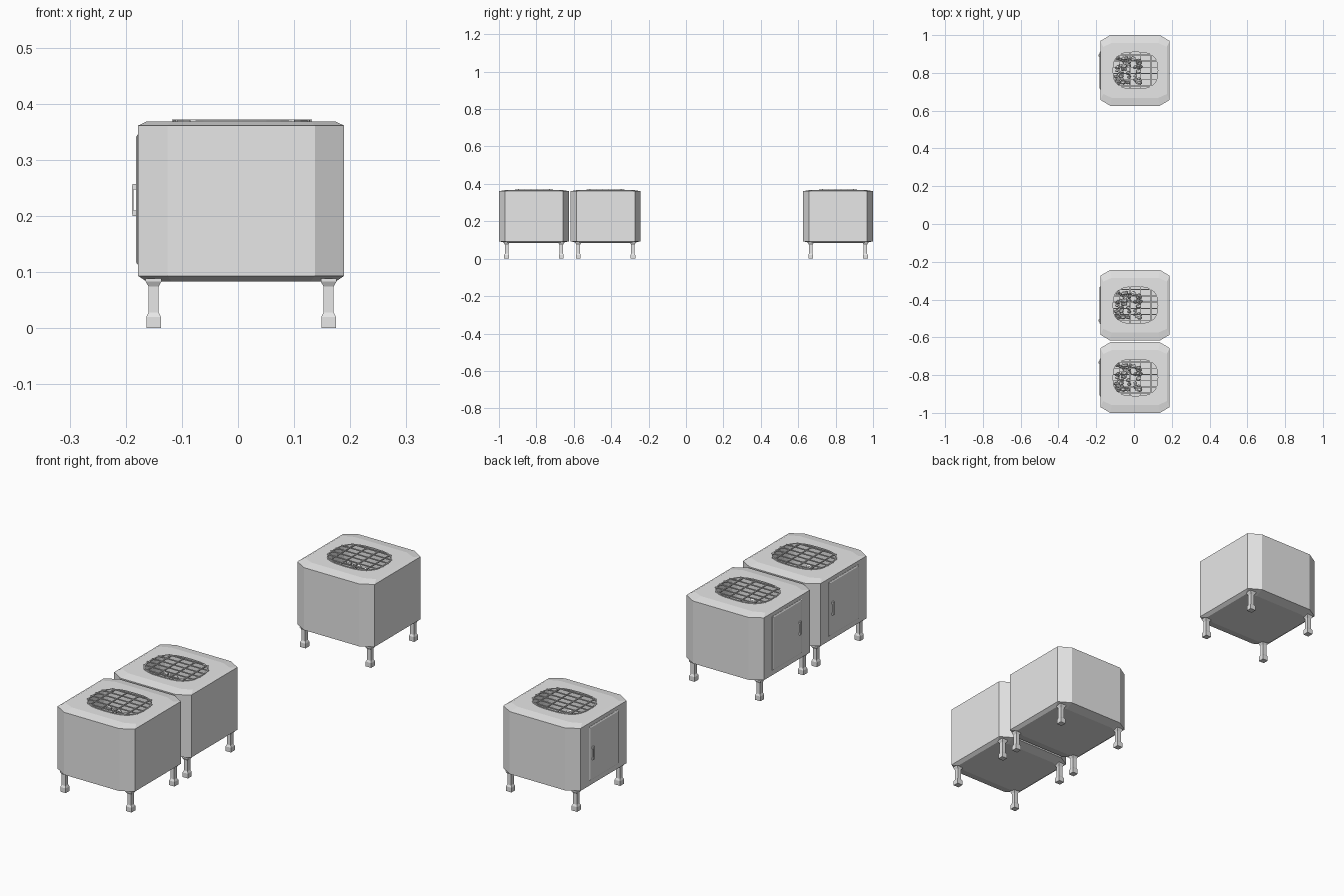
import bpy, bmesh, math, random
from mathutils import Matrix, Vector

cube = bpy.data.objects.get("Cube")
if cube:
    bpy.data.objects.remove(cube, do_unlink=True)

grey = bpy.data.materials.new("light_grey")
grey.use_nodes = True
grey.diffuse_color = (0.8, 0.8, 0.8, 1)
grey.node_tree.nodes["Principled BSDF"].inputs["Base Color"].default_value = (0.8, 0.8, 0.8, 1)

CX = 0.0055            # centre of the casing
HX, HY = 0.1835, 0.187  # half size of the casing
TOP = 0.368
GX, GRX, GRY = 0.0075, 0.122, 0.1  # grill opening


def finish(bm, name):
    bmesh.ops.recalc_face_normals(bm, faces=bm.faces)
    mesh = bpy.data.meshes.new(name)
    bm.to_mesh(mesh)
    bm.free()
    mesh.materials.append(grey)
    return mesh


def box(bm, lo, hi):
    lo, hi = Vector(lo), Vector(hi)
    size = hi - lo
    mat = Matrix.Translation((lo + hi) / 2) @ Matrix.Diagonal((*size, 1))
    bmesh.ops.create_cube(bm, size=1, matrix=mat)


def ring(bm, points, z):
    return [bm.verts.new((x, y, z)) for x, y in points]


def skin(bm, a, b):
    n = len(a)
    for i in range(n):
        bm.faces.new((a[i], a[(i + 1) % n], b[(i + 1) % n], b[i]))


def octagon(hx, hy, cx, cy):
    quarter = [(hx, hy - cy), (hx - cx, hy)]
    pts = quarter + [(-x, y) for x, y in reversed(quarter)]
    pts += [(-x, -y) for x, y in pts]
    return [(CX + x, y) for x, y in pts]


def opening(scale=1.0, n=28):
    pts = []
    for i in range(n):
        a = 2 * math.pi * i / n
        c, s = math.cos(a), math.sin(a)
        pts.append((GX + scale * GRX * math.copysign(abs(c) ** 0.7, c),
                    scale * GRY * math.copysign(abs(s) ** 0.7, s)))
    return pts


def half_span(t, radius):
    # half length of a bar crossing the opening at fraction t
    return radius * (1 - abs(t) ** 2.86) ** 0.35


def make_casing():
    bm = bmesh.new()
    full = octagon(HX, HY, 0.052, 0.031)
    inner = octagon(HX - 0.015, HY - 0.042, 0.045, 0.02)
    rings = [ring(bm, inner, 0.083), ring(bm, full, 0.093),
             ring(bm, full, 0.361), ring(bm, inner, TOP)]
    for a, b in zip(rings, rings[1:]):
        skin(bm, a, b)
    bm.faces.new(rings[0])
    # fire pit sunk into the lid
    rim, floor = ring(bm, opening(), TOP), ring(bm, opening(), 0.26)
    skin(bm, rim, floor)
    bm.faces.new(floor)
    edges = []
    for loop in (rings[-1], rim):
        edges += [bm.edges.get((loop[i - 1], loop[i])) for i in range(len(loop))]
    bmesh.ops.triangle_fill(bm, use_beauty=True, use_dissolve=False, edges=edges)
    return finish(bm, "casing")


def make_grill():
    bm = bmesh.new()
    r = 0.0022
    # rim frame
    loops = [ring(bm, opening(s), z) for s, z in
             ((1.01, 0.366), (1.01, 0.3705), (0.97, 0.3705), (0.97, 0.366))]
    for i in range(4):
        skin(bm, loops[i - 1], loops[i])
    # long bars
    for i in range(6):
        y = -0.0825 + i * 0.033
        h = half_span(y / GRY, GRX) + 0.003
        box(bm, (GX - h, y - r, 0.368), (GX + h, y + r, 0.372))
    # cross bars
    for x in (-0.083, -0.028, 0.028, 0.083):
        h = half_span(x / GRX, GRY)
        box(bm, (GX + x - r, -h, 0.365), (GX + x + r, h, 0.369))
    return finish(bm, "grill")


def make_coals():
    random.seed(4)
    bm = bmesh.new()
    for _ in range(60):
        x, y = random.uniform(-0.095, 0.035), random.uniform(-0.078, 0.078)
        size = random.uniform(0.008, 0.013)
        mat = (Matrix.Translation((x, y, random.uniform(0.268, 0.295)))
               @ Matrix.Rotation(random.uniform(0, math.pi), 4, "X")
               @ Matrix.Diagonal((1.2, 1, 0.8, 1)))
        bmesh.ops.create_icosphere(bm, subdivisions=1, radius=size, matrix=mat)
    return finish(bm, "coals")


def make_leg():
    bm = bmesh.new()
    profile = [(0.013, 0), (0.013, 0.02), (0.009, 0.028), (0.009, 0.074),
               (0.014, 0.083), (0.014, 0.088)]
    rings = [ring(bm, [(h, h), (-h, h), (-h, -h), (h, -h)], z) for h, z in profile]
    for a, b in zip(rings, rings[1:]):
        skin(bm, a, b)
    bm.faces.new(rings[0])
    bm.faces.new(rings[-1])
    return finish(bm, "leg")


def make_door():
    bm = bmesh.new()
    loops = []
    for x, inset in ((-0.177, 0), (-0.179, 0), (-0.182, 0.005)):
        y, lo, hi = 0.1 - inset, 0.113 + inset, 0.345 - inset
        loops.append([bm.verts.new((x, a, b)) for a, b in
                      ((-y, lo), (y, lo), (y, hi), (-y, hi))])
    for a, b in zip(loops, loops[1:]):
        skin(bm, a, b)
    bm.faces.new(loops[0])
    bm.faces.new(loops[-1])
    return finish(bm, "door")


def make_handle():
    bm = bmesh.new()
    box(bm, (-0.189, -0.005, 0.203), (-0.186, 0.005, 0.254))
    for z in (0.2, 0.247):
        box(bm, (-0.188, -0.005, z), (-0.181, 0.005, z + 0.01))
    return finish(bm, "door_handle")


def place(name, mesh, loc):
    obj = bpy.data.objects.new(name, mesh)
    obj.location = loc
    bpy.context.collection.objects.link(obj)


fixed = [make_casing(), make_grill(), make_coals(), make_door()]
leg, handle = make_leg(), make_handle()

# three stoves in a row; the middle door opens the other way
for unit, y, side in (("front", -0.813, 1), ("middle", -0.43, -1), ("back", 0.813, 1)):
    for mesh in fixed:
        place(unit + "_" + mesh.name, mesh, (0, y, 0))
    place(unit + "_door_handle", handle, (0, y + side * 0.08, 0))
    for sx in (-1, 1):
        for sy in (-1, 1):
            place(unit + "_leg", leg, (CX + sx * 0.156, y + sy * 0.146, 0))
